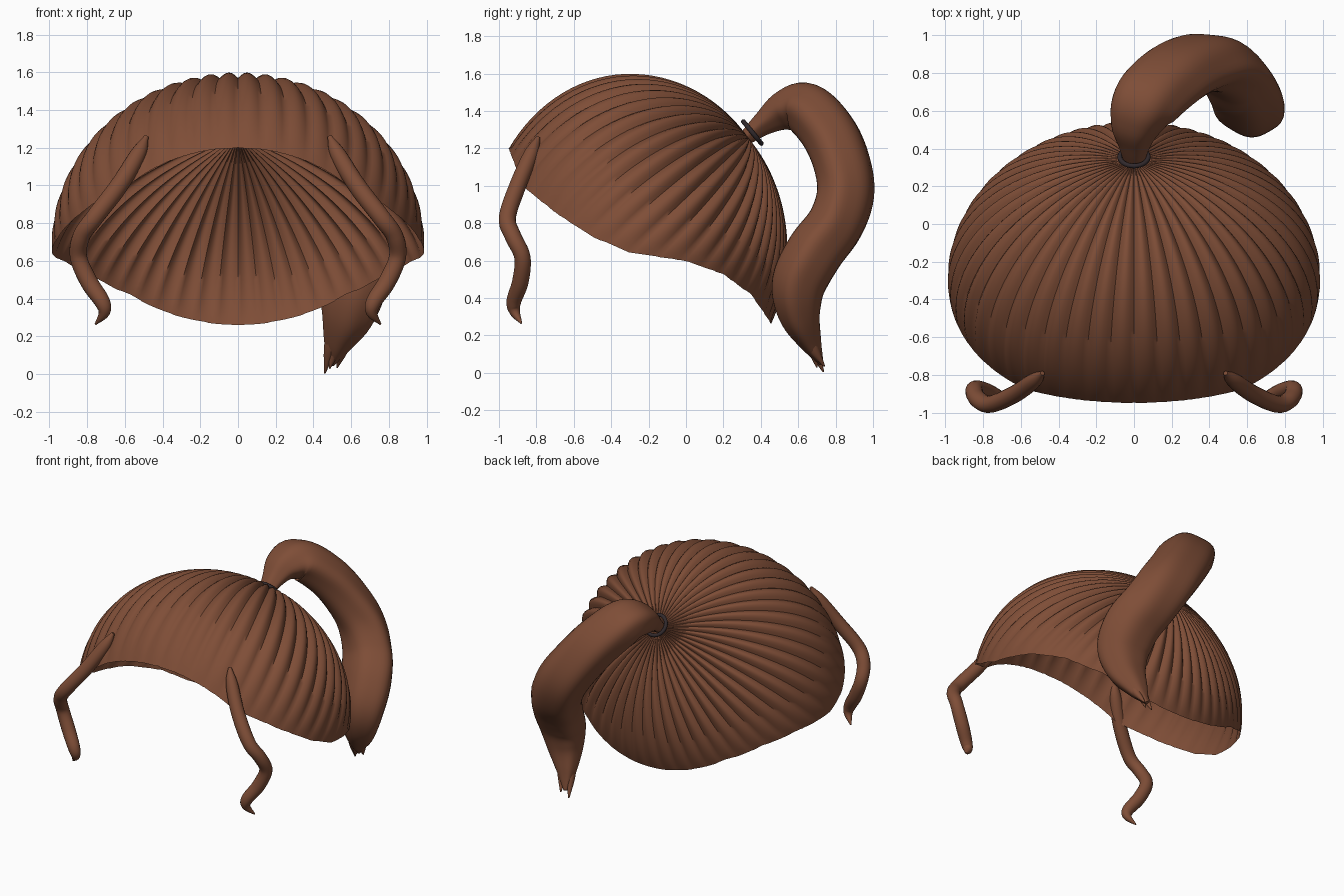
import bpy, bmesh, math
from mathutils import Vector

if "Cube" in bpy.data.objects:
    bpy.data.objects.remove(bpy.data.objects["Cube"])


def material(name, rgb):
    m = bpy.data.materials.new(name)
    m.diffuse_color = (*rgb, 1)
    m.use_nodes = True
    m.node_tree.nodes["Principled BSDF"].inputs["Base Color"].default_value = m.diffuse_color
    return m


HAIR = material("brown_hair", (0.21, 0.075, 0.038))
DARK = material("dark_band", (0.03, 0.022, 0.025))


def finish(name, bm, mat, angle=60):
    bmesh.ops.recalc_face_normals(bm, faces=bm.faces)
    me = bpy.data.meshes.new(name)
    bm.to_mesh(me)
    bm.free()
    ob = bpy.data.objects.new(name, me)
    bpy.context.collection.objects.link(ob)
    me.materials.append(mat)
    bpy.ops.object.select_all(action='DESELECT')
    ob.select_set(True)
    bpy.context.view_layer.objects.active = ob
    bpy.ops.object.shade_smooth_by_angle(angle=math.radians(angle))
    return ob


def spline(pts, steps):
    """Catmull-Rom through points of any dimension."""
    p = [Vector(q) for q in pts]
    p = [p[0] * 2 - p[1]] + p + [p[-1] * 2 - p[-2]]
    out = []
    for i in range(1, len(p) - 2):
        a, b, c, d = p[i - 1:i + 3]
        for s in range(steps):
            t = s / steps
            out.append(0.5 * (2 * b + (c - a) * t + (2 * a - 5 * b + 4 * c - d) * t * t
                              + (3 * b - a - 3 * c + d) * t ** 3))
    return out + [p[-2]]


def lock(name, pts, wide, flat=1.0, lobes=0, depth=0.0, sides=20, steps=6, mirror=False):
    """Tapered hair tube; every point is x, y, z, radius."""
    path = spline(pts, steps)
    bm = bmesh.new()
    for m in ((1, -1) if mirror else (1,)):
        rings = []
        for i, q in enumerate(path):
            t = (path[min(i + 1, len(path) - 1)].xyz - path[max(i - 1, 0)].xyz).normalized()
            w = Vector(wide)
            w = (w - t * w.dot(t)).normalized()
            n = t.cross(w)
            ring = []
            for k in range(sides):
                a = 2 * math.pi * k / sides
                r = max(q.w, 0.003) * (1 + depth * math.cos(lobes * a))
                v = q.xyz + w * math.cos(a) * r + n * math.sin(a) * r * flat
                ring.append(bm.verts.new((v.x * m, v.y, v.z)))
            rings.append(ring)
        for r0, r1 in zip(rings, rings[1:]):
            for k in range(sides):
                j = (k + 1) % sides
                bm.faces.new((r0[k], r0[j], r1[j], r1[k]))
        bm.faces.new(rings[0])
        bm.faces.new(rings[-1])
    return finish(name, bm, HAIR)


# Swept-back cap: ribbed ellipsoid with its pole at the tie, trimmed at the hairline
CEN = Vector((0, -0.3, 0.65))
AXIS = Vector((0, 0.765, 0.644)).normalized()
U = Vector((1, 0, 0))
V = AXIS.cross(U)
RIM = [(-1.0, 1.36), (-0.95, 1.21), (-0.87, 1.0), (-0.7, 0.86), (-0.5, 0.73), (-0.3, 0.645),
       (0, 0.6), (0.2, 0.53), (0.35, 0.42), (0.44, 0.29), (0.6, 0.02)]
RIBS, PER, ROWS = 48, 6, 30


def shell(th, ph, scale=1.0):
    d = AXIS * math.cos(th) + (U * math.cos(ph) + V * math.sin(ph)) * math.sin(th)
    return CEN + Vector((d.x * 0.985, d.y * (0.83 if d.y > 0 else 0.80), d.z * 0.935)) * scale


def rim_z(y):
    for (y0, z0), (y1, z1) in zip(RIM, RIM[1:]):
        if y <= y1:
            return z0 + (z1 - z0) * (y - y0) / (y1 - y0)
    return 0


def rim_angle(ph):
    th = 0.2
    while th < 3:
        p = shell(th, ph)
        if p.z < rim_z(p.y):
            break
        th += 0.004
    return th


bm = bmesh.new()
cols = []
pole = bm.verts.new(shell(0, 0))
N = RIBS * PER
for c in range(N):
    ph = 2 * math.pi * c / N
    end = rim_angle(ph)
    col = []
    for r in range(1, ROWS + 1):
        t = r / ROWS
        amp = 0.032 * max(math.sin(math.pi * t), 0) ** 0.7
        col.append(bm.verts.new(shell(end * t, ph, 1 + amp * (abs(math.sin(ph * RIBS / 2)) - 0.5))))
    cols.append(col)
for c in range(N):
    a, b = cols[c], cols[(c + 1) % N]
    bm.faces.new((pole, a[0], b[0]))
    for r in range(ROWS - 1):
        bm.faces.new((a[r], a[r + 1], b[r + 1], b[r]))
finish("hair_cap", bm, HAIR)

# Hair tie
bpy.ops.mesh.primitive_torus_add(major_radius=0.075, minor_radius=0.013, major_segments=32,
                                 minor_segments=10, location=(0, 0.355, 1.285))
tie = bpy.context.object
tie.name = "hair_tie"
tie.rotation_euler = Vector((0, 0.77, 0.63)).to_track_quat('Z', 'Y').to_euler()
tie.data.materials.append(DARK)
bpy.ops.object.shade_smooth_by_angle(angle=math.radians(60))

# Ponytail arching over to the right side
lock("ponytail", [(0, 0.32, 1.255, 0.05), (0, 0.42, 1.335, 0.085), (0.01, 0.53, 1.40, 0.14),
                  (0.06, 0.65, 1.41, 0.18), (0.19, 0.77, 1.28, 0.19), (0.32, 0.84, 1.11, 0.19),
                  (0.43, 0.855, 0.95, 0.19), (0.52, 0.80, 0.79, 0.19), (0.59, 0.69, 0.64, 0.195),
                  (0.605, 0.61, 0.48, 0.185), (0.58, 0.61, 0.32, 0.145), (0.53, 0.665, 0.17, 0.08),
                  (0.495, 0.725, 0.05, 0.015)],
     (1, -0.3, 0), flat=0.77, lobes=5, depth=0.035, sides=40)

# Split strands at the ponytail tip
for i, (x, y, z) in enumerate([(0.46, 0.735, 0.005), (0.525, 0.74, 0.035), (0.485, 0.70, 0.03)]):
    lock(f"ponytail_tip_{i + 1}", [(0.55 + (x - 0.49) * 0.8, 0.63, 0.26, 0.05),
                                   (0.52 + (x - 0.49), 0.675, 0.14, 0.035), (x, y, z, 0.004)],
         (1, 0, 0), sides=12)

# Front wisps framing the face, mirrored
lock("front_wisps", [(-0.485, -0.79, 1.26, 0.012), (-0.53, -0.83, 1.165, 0.042),
                     (-0.63, -0.90, 1.00, 0.048), (-0.76, -0.955, 0.83, 0.048),
                     (-0.83, -0.925, 0.73, 0.047), (-0.845, -0.875, 0.62, 0.046),
                     (-0.79, -0.885, 0.49, 0.047), (-0.72, -0.92, 0.385, 0.042),
                     (-0.71, -0.915, 0.325, 0.03), (-0.755, -0.88, 0.265, 0.005)],
     (1, 0.2, 0.1), flat=0.95, sides=16, mirror=True)
